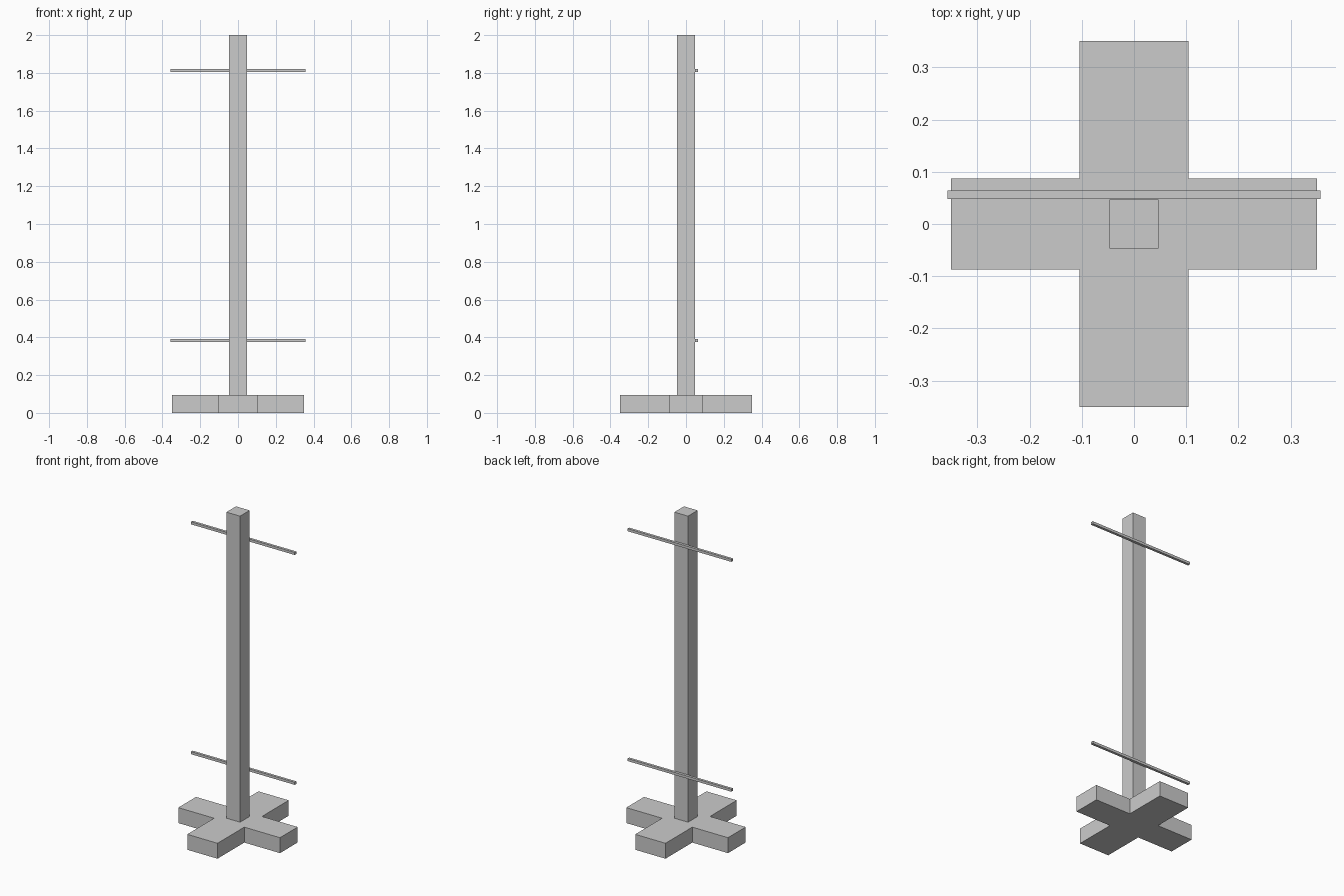
import bpy, bmesh

if "Cube" in bpy.data.objects:
    bpy.data.objects.remove(bpy.data.objects["Cube"])

BASE_TOP = 0.096
POST = 0.047          # half width of the post
BAR = 0.016           # bar thickness


def make_object(name, bm):
    bmesh.ops.recalc_face_normals(bm, faces=bm.faces)
    mesh = bpy.data.meshes.new(name)
    bm.to_mesh(mesh)
    bm.free()
    obj = bpy.data.objects.new(name, mesh)
    bpy.context.collection.objects.link(obj)
    return obj


def box(name, lo, hi):
    bm = bmesh.new()
    bmesh.ops.create_cube(bm, size=1)
    for v in bm.verts:
        v.co = [(a + b) / 2 + c * (b - a) for a, b, c in zip(lo, hi, v.co)]
    return make_object(name, bm)


# Cross-shaped foot: one quarter of the outline turned into all four
def cross_base(name, reach, half_x, half_y, height):
    quarter = [(reach, half_y), (half_x, half_y), (half_x, reach)]
    outline = (quarter
               + [(-x, y) for x, y in reversed(quarter)]
               + [(-x, -y) for x, y in quarter]
               + [(x, -y) for x, y in reversed(quarter)])
    bm = bmesh.new()
    face = bm.faces.new([bm.verts.new((x, y, 0)) for x, y in outline])
    top = bmesh.ops.extrude_face_region(bm, geom=[face], use_keep_orig=True)
    verts = [g for g in top["geom"] if isinstance(g, bmesh.types.BMVert)]
    bmesh.ops.translate(bm, verts=verts, vec=(0, 0, height))
    return make_object(name, bm)


cross_base("cross_base", 0.35, 0.104, 0.087, BASE_TOP)

# Upright post
box("post", (-POST, -POST, BASE_TOP), (POST, POST, 2.0))

# Thin horizontal bars fixed to the back of the post
for name, z in (("lower_bar", 0.383), ("upper_bar", 1.813)):
    box(name, (-0.357, POST + 0.001, z - BAR / 2),
        (0.357, POST + 0.001 + BAR, z + BAR / 2))
